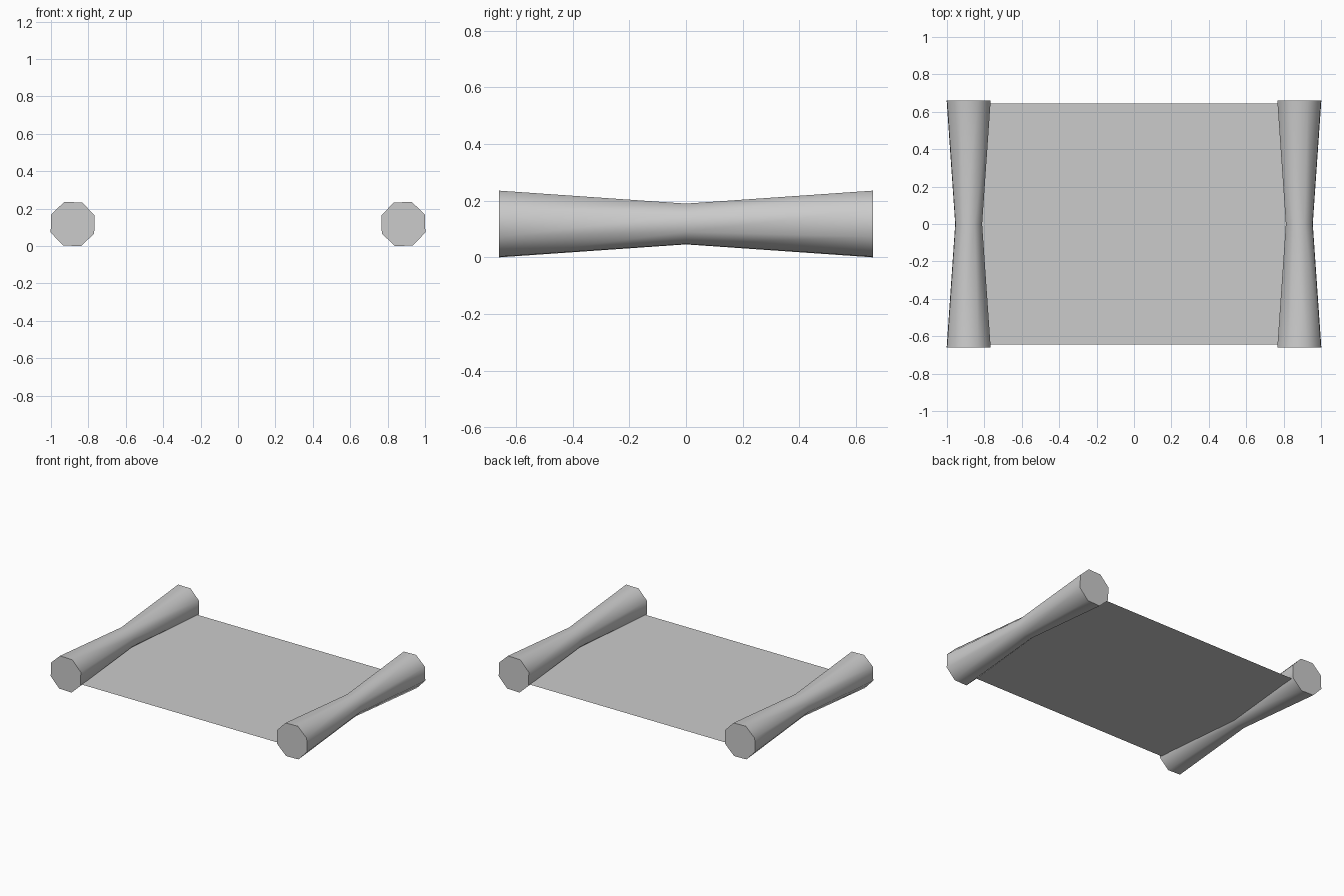
import bpy
import bmesh
from math import cos, sin, pi, radians

cube = bpy.data.objects.get("Cube")
if cube:
    bpy.data.objects.remove(cube, do_unlink=True)

grey = bpy.data.materials.new("light grey")
grey.use_nodes = True
colour = (0.6, 0.6, 0.6, 1)
grey.diffuse_color = colour
grey.node_tree.nodes["Principled BSDF"].inputs["Base Color"].default_value = colour

SIDES = 8
ROLL_X, ROLL_Z = 0.884, 0.118
# Distance along the roll and its radius: wide ends, narrow waist
PROFILE = [(-0.66, 0.126), (0, 0.077), (0.66, 0.126)]


def finish(name, bm):
    bmesh.ops.recalc_face_normals(bm, faces=bm.faces)
    mesh = bpy.data.meshes.new(name)
    bm.to_mesh(mesh)
    bm.free()
    mesh.materials.append(grey)
    obj = bpy.data.objects.new(name, mesh)
    bpy.context.collection.objects.link(obj)
    return obj


def roll(name, side):
    """Eight-sided waisted roll along y, mirrored by side."""
    bm = bmesh.new()
    rings = []
    for y, r in PROFILE:
        ring = []
        for i in range(SIDES):
            a = 2 * pi * (i + 0.5) / SIDES + radians(1.5)
            ring.append(bm.verts.new((side * (ROLL_X + r * cos(a)), y, ROLL_Z + r * sin(a))))
        rings.append(ring)
    for low, high in zip(rings, rings[1:]):
        for i in range(SIDES):
            j = (i + 1) % SIDES
            bm.faces.new((low[i], low[j], high[j], high[i])).smooth = True
    # Flat caps with crisp rims
    for ring in (rings[0], rings[-1]):
        bm.faces.new(ring)
        for i in range(SIDES):
            bm.edges.get((ring[i], ring[(i + 1) % SIDES])).smooth = False
    return finish(name, bm)


roll("left_roll", 1)
roll("right_roll", -1)

# Flat sheet running into both rolls
bm = bmesh.new()
corners = [(-1, -1), (1, -1), (1, 1), (-1, 1)]
bm.faces.new([bm.verts.new((sx * ROLL_X, sy * 0.645, 0.07)) for sx, sy in corners])
sheet = finish("sheet", bm)
if sheet.data.polygons[0].normal.z < 0:
    sheet.data.flip_normals()
